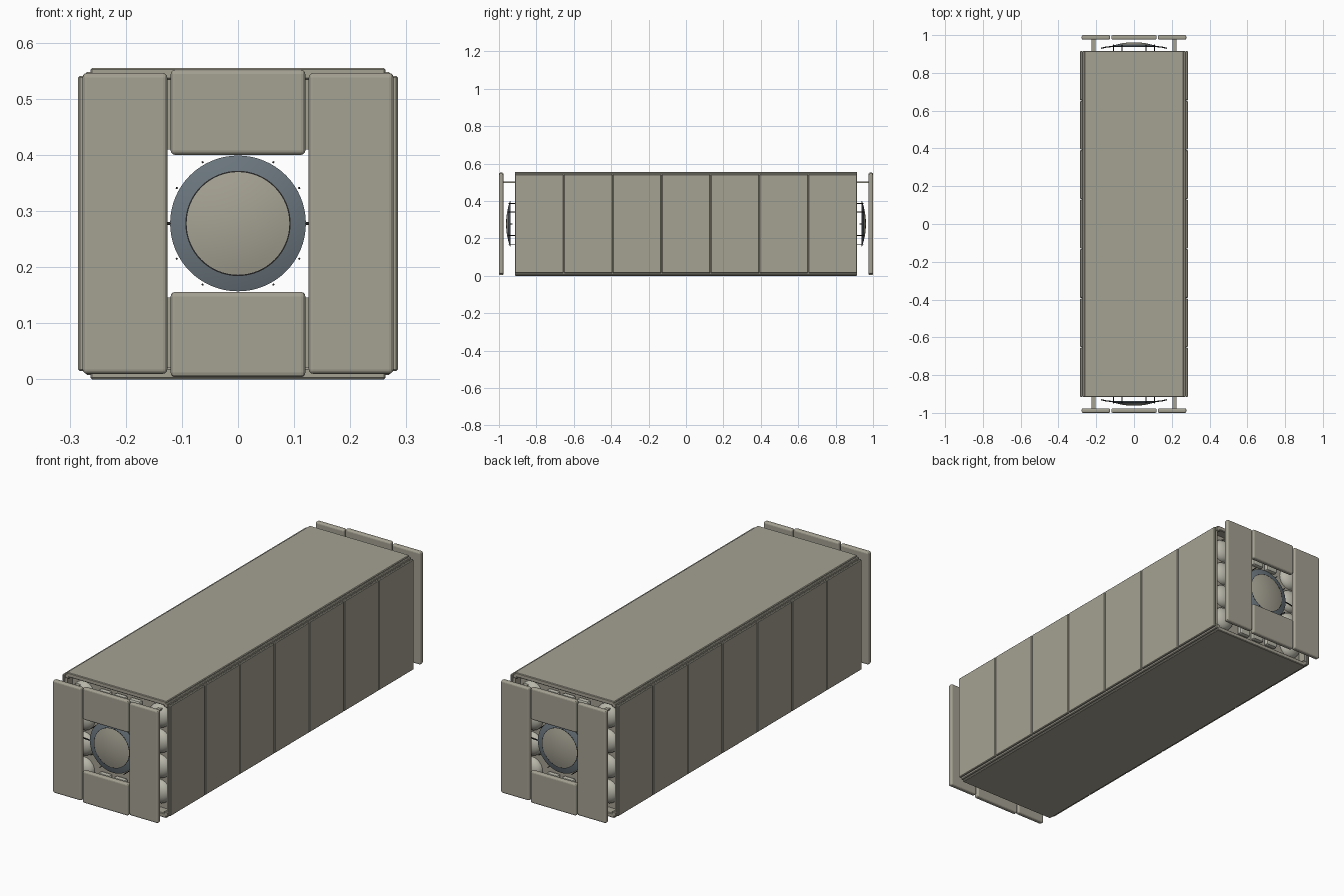
import bpy, math
from mathutils import Matrix

if "Cube" in bpy.data.objects:
    bpy.data.objects.remove(bpy.data.objects["Cube"], do_unlink=True)

CZ = 0.278      # height of the long axis
BODY = 0.915    # half length of the body


def material(name, rgb):
    m = bpy.data.materials.new(name)
    m.use_nodes = True
    m.diffuse_color = (*rgb, 1)
    node = m.node_tree.nodes["Principled BSDF"]
    node.inputs["Base Color"].default_value = (*rgb, 1)
    node.inputs["Roughness"].default_value = 0.7
    return m


KHAKI = material("warm grey panel", (0.375, 0.36, 0.29))
SLATE = material("slate ring", (0.145, 0.18, 0.205))
PALE = material("pale tank", (0.48, 0.47, 0.40))
DARK = material("dark fitting", (0.02, 0.02, 0.02))


def box(name, x, y, z, mat, bevel=0.0, segments=1):
    """Box given by its (low, high) span on each axis."""
    bpy.ops.mesh.primitive_cube_add(size=1)
    ob = bpy.context.object
    ob.name = name
    spans = (x, y, z)
    size = [max(s) - min(s) for s in spans]
    mid = [sum(s) / 2 for s in spans]
    ob.data.transform(Matrix.Translation(mid) @ Matrix.Diagonal((*size, 1)))
    ob.data.materials.append(mat)
    if bevel:
        mod = ob.modifiers.new("edge", "BEVEL")
        mod.width, mod.segments = bevel, segments
    return ob


def lathe(name, profile, mat, end, x=0, z=CZ, steps=48):
    """Spin (radius, distance) points around a line along y."""
    verts, faces = [], []
    n = len(profile)
    for i in range(steps):
        a = math.tau * i / steps
        verts += [(x + r * math.cos(a), end * d, z + r * math.sin(a)) for r, d in profile]
    for i in range(steps):
        j = (i + 1) % steps
        for k in range(n - 1):
            quad = (i * n + k, i * n + k + 1, j * n + k + 1, j * n + k)
            faces.append(quad if end < 0 else quad[::-1])
    me = bpy.data.meshes.new(name)
    me.from_pydata(verts, [], faces)
    ob = bpy.data.objects.new(name, me)
    bpy.context.collection.objects.link(ob)
    me.materials.append(mat)
    weld = ob.modifiers.new("weld", "WELD")
    weld.merge_threshold = 0.0001
    bpy.ops.object.select_all(action="DESELECT")
    ob.select_set(True)
    bpy.context.view_layer.objects.active = ob
    bpy.ops.object.shade_smooth_by_angle()
    return ob


# Long top and bottom plates, with the stepped corner rails beside them
LONG = (-BODY, BODY)
box("top_plate", (-0.263, 0.263), LONG, (0.534, 0.555), KHAKI, 0.003)
box("bottom_plate", (-0.263, 0.263), LONG, (0, 0.021), KHAKI, 0.003)
for side, label in ((-1, "right"), (1, "left")):
    for z, level in (((0.526, 0.548), "upper"), ((0.008, 0.030), "lower")):
        box(f"{label}_{level}_rail", (side * 0.25, side * 0.272), LONG, z, KHAKI, 0.003)
    # Seven wall panels with narrow seams over a liner
    box(f"{label}_liner", (side * 0.262, side * 0.274), (-0.91, 0.91), (0.02, 0.535), KHAKI)
    pitch = 2 * BODY / 7
    for i in range(7):
        start = -BODY + i * pitch
        gap0 = 0.0015 if i else 0
        gap1 = 0.0015 if i < 6 else 0
        box(f"{label}_wall_panel_{i + 1}", (side * 0.273, side * 0.285),
            (start + gap0, start + pitch - gap1), (0.015, 0.541), KHAKI, 0.003)
    # Inner wall of the open centre passage
    box(f"{label}_passage_wall", (side * 0.128, side * 0.134), (-0.87, 0.87), (0.14, 0.416), KHAKI)
for z, level in (((0.410, 0.416), "upper"), ((0.140, 0.146), "lower")):
    box(f"{level}_passage_wall", (-0.134, 0.134), (-0.87, 0.87), z, KHAKI)

for end, label in ((-1, "front"), (1, "back")):
    def along(a, b):
        return (end * a, end * b)

    # End armour: two tall side panels and two short centre panels
    for side, hand in ((-1, "right"), (1, "left")):
        box(f"{label}_{hand}_end_panel", (side * 0.126, side * 0.277), along(0.976, 1),
            (0.010, 0.546), KHAKI, 0.008, 3)
        # Flat arm holding the end panel
        box(f"{label}_{hand}_arm", (side * 0.204, side * 0.224), along(0.86, 0.98),
            (0.497, 0.503), KHAKI)
        # Bulkhead beside the passage
        box(f"{label}_{hand}_bulkhead", (side * 0.134, side * 0.264), along(0.86, 0.87),
            (0.02, 0.535), KHAKI)
        # Domed tanks stacked inside the opening
        for i in range(4):
            dome = [(0.056 * math.cos(t * math.pi / 12), 0.872 + 0.036 * math.sin(t * math.pi / 12))
                    for t in range(7)]
            lathe(f"{label}_{hand}_tank_{i + 1}", dome, PALE, end,
                  side * 0.2, 0.098 + i * 0.12, 24)
    for z, level in (((0.400, 0.552), "upper"), ((0.004, 0.156), "lower")):
        box(f"{label}_{level}_end_panel", (-0.12, 0.12), along(0.976, 1), z, KHAKI, 0.008, 3)
    for z, level in (((0.416, 0.535), "upper"), ((0.021, 0.140), "lower")):
        box(f"{label}_{level}_bulkhead", (-0.134, 0.134), along(0.86, 0.87), z, KHAKI)
        mid = sum(z) / 2
        for i in range(3):
            box(f"{label}_{level}_fitting_{i + 1}", (-0.11 + i * 0.08, -0.05 + i * 0.08),
                along(0.87, 0.895), (mid - 0.03, mid + 0.03), PALE, 0.008, 2)

    # Shallow domed dish: slate outer ring, dark joint and central cap
    def dome_y(r):
        return 0.962 - 1.4 * r * r

    def dome_profile(r0, r1, lift=0.0, count=7):
        radii = [r1 + (r0 - r1) * i / (count - 1) for i in range(count)]
        outer = [(r, dome_y(r) + lift) for r in radii]
        return [(r1, dome_y(r1) - 0.004)] + outer + [(r, d - 0.004 - lift) for r, d in outer[::-1]]

    lathe(f"{label}_dish_ring", dome_profile(0.0935, 0.121), SLATE, end, steps=64)
    lathe(f"{label}_dish_joint", dome_profile(0.0915, 0.0938, 0.0004, 3), DARK, end, steps=64)
    lathe(f"{label}_dish_cap", dome_profile(0.0, 0.092), KHAKI, end, steps=64)

    # Pins around the dish
    for i in range(12):
        if i % 3 == 0:
            continue
        a = math.tau * i / 12
        bpy.ops.mesh.primitive_cylinder_add(
            vertices=8, radius=0.002, depth=0.05, rotation=(math.pi / 2, 0, 0),
            location=(0.126 * math.cos(a), end * 0.925, CZ + 0.126 * math.sin(a)))
        pin = bpy.context.object
        pin.name = f"{label}_pin_{i}"
        pin.data.materials.append(DARK)

    # Curved side brackets behind the dish
    for side, hand in ((-1, "right"), (1, "left")):
        cu = bpy.data.curves.new(f"{label}_{hand}_bracket", "CURVE")
        cu.dimensions = "3D"
        cu.bevel_depth = 0.003
        cu.use_fill_caps = True
        sp = cu.splines.new("POLY")
        sp.points.add(2)
        for p, (x, y) in zip(sp.points, ((0.11, 0.940), (0.145, 0.937), (0.175, 0.930))):
            p.co = (side * x, end * y, CZ, 1)
        cu.materials.append(DARK)
        bpy.context.collection.objects.link(bpy.data.objects.new(f"{label}_{hand}_bracket", cu))
